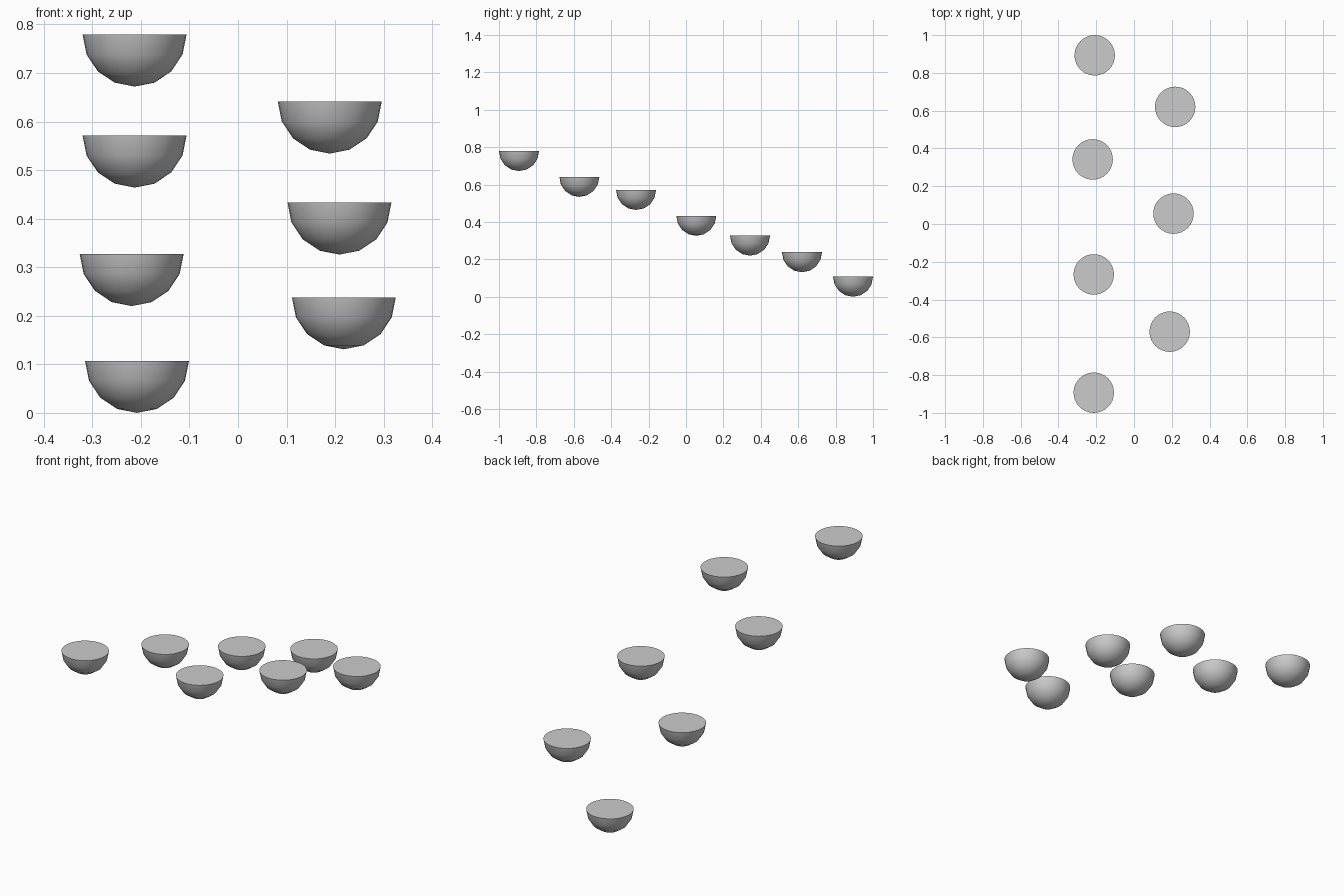
import bpy, bmesh
from math import sin, cos, pi

if "Cube" in bpy.data.objects:
    bpy.data.objects.remove(bpy.data.objects["Cube"])

R, SIDES, RINGS = 0.107, 32, 4

# staggered steps: x, y, top height
STEPS = [
    (-0.213, -0.893, 0.779),
    (0.189, -0.570, 0.641),
    (-0.213, -0.267, 0.571),
    (0.209, 0.055, 0.433),
    (-0.219, 0.342, 0.327),
    (0.218, 0.620, 0.238),
    (-0.208, 0.893, 0.107),
]


def half_dome_mesh():
    """Flat-topped hemisphere hanging below its origin."""
    bm = bmesh.new()
    rings = []
    for i in range(RINGS):
        a = i * pi / 2 / RINGS
        rings.append([bm.verts.new((R * cos(a) * cos(2 * pi * j / SIDES),
                                    R * cos(a) * sin(2 * pi * j / SIDES),
                                    -R * sin(a))) for j in range(SIDES)])
    pole = bm.verts.new((0, 0, -R))
    # flat standing surface
    bm.faces.new(rings[0])
    # curved underside
    for j in range(SIDES):
        k = (j + 1) % SIDES
        for up, low in zip(rings, rings[1:]):
            bm.faces.new((up[k], up[j], low[j], low[k]))
        bm.faces.new((rings[-1][k], rings[-1][j], pole))
    bmesh.ops.recalc_face_normals(bm, faces=bm.faces)
    mesh = bpy.data.meshes.new("step")
    bm.to_mesh(mesh)
    bm.free()
    return mesh


for n, loc in enumerate(STEPS, 1):
    step = bpy.data.objects.new(f"step_{n}", half_dome_mesh())
    bpy.context.collection.objects.link(step)
    step.location = loc
    # smooth underside, sharp rim
    bpy.ops.object.select_all(action='DESELECT')
    step.select_set(True)
    bpy.context.view_layer.objects.active = step
    bpy.ops.object.shade_smooth_by_angle(angle=pi / 6)
